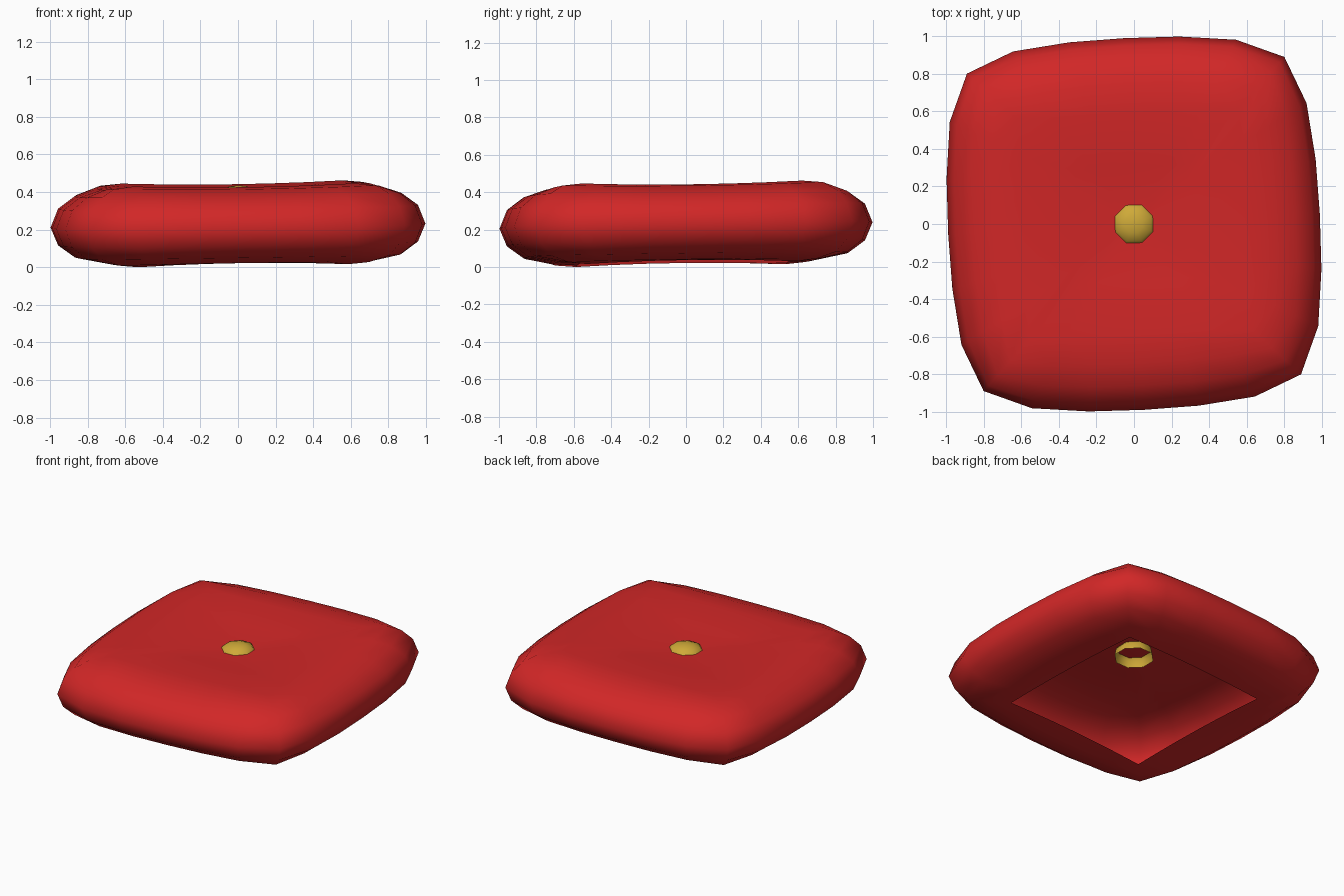
import bpy, bmesh, math
from mathutils import Matrix, Vector

if "Cube" in bpy.data.objects:
    bpy.data.objects.remove(bpy.data.objects["Cube"])


def material(name, rgb):
    m = bpy.data.materials.new(name)
    m.diffuse_color = (*rgb, 1)
    m.use_nodes = True
    m.node_tree.nodes["Principled BSDF"].inputs["Base Color"].default_value = m.diffuse_color
    return m


def finish(name, bm, mat):
    bmesh.ops.recalc_face_normals(bm, faces=bm.faces)
    me = bpy.data.meshes.new(name)
    bm.to_mesh(me)
    bm.free()
    me.materials.append(mat)
    for p in me.polygons:
        p.use_smooth = True
    ob = bpy.data.objects.new(name, me)
    bpy.context.collection.objects.link(ob)
    return ob


red = material("cushion red", (0.64, 0.02, 0.02))
gold = material("button gold", (0.62, 0.40, 0.04))

TURN = Matrix.Rotation(math.radians(3), 3, 'Z')


def settle(x, y, z):
    """Slight turn and lean of the cushion."""
    p = TURN @ Vector((x, y, z))
    p.z += 0.014 * p.x + 0.014 * p.y
    return p


def outline(h, c):
    """24 points of a square of half width h; c = 1 puffs and rounds it."""
    half = [(0, 1), (1 / 3 - 0.037 * c, 1 - 0.007 * c),
            (2 / 3 - 0.067 * c, 1 - 0.04 * c), (1 - 0.146 * c, 1 - 0.146 * c)]
    side = [(-a, b) for a, b in half[:0:-1]] + half[:-1]
    pts = []
    for k in range(4):
        r = Matrix.Rotation(-k * math.pi / 2, 2)
        pts += [r @ Vector(p) * h for p in side]
    return pts


# Cushion shell: rings from the open underside, round the rim, to the dimple
rings = [  # half width, roundness, height, extra height at corners
    (0.56, 0.0, 0.033, -0.014), (0.70, 0.35, 0.035, -0.005),
    (0.86, 0.75, 0.065, 0), (0.95, 0.95, 0.13, 0), (0.99, 1.0, 0.225, 0),
    (0.95, 0.95, 0.325, 0), (0.86, 0.75, 0.39, 0.005), (0.74, 0.4, 0.428, 0.01),
    (0.59, 0.0, 0.437, 0.012), (0.30, 0.0, 0.415, 0.004), (0.10, 0.4, 0.40, 0)]
bm = bmesh.new()
loops = []
for h, c, z, dz in rings:
    loop = []
    for i, p in enumerate(outline(h, c)):
        w = (0, 1, 2, 3, 2, 1)[(i + 3) % 6] / 3
        loop.append(bm.verts.new(settle(p.x, p.y, z + dz * w * w)))
    loops.append(loop)
for a, b in zip(loops, loops[1:]):
    for i in range(24):
        j = (i + 1) % 24
        bm.faces.new((a[i], a[j], b[j], b[i]))
bm.faces.new(loops[-1])
low = min(v.co.z for v in bm.verts)
for v in bm.verts:
    v.co.z -= low
finish("cushion", bm, red)

# Button: eight-sided dome, open underneath, sunk through the dimple
bm = bmesh.new()
loops = []
for r, z in [(0.13, 0.335), (0.122, 0.38), (0.095, 0.413), (0.05, 0.43)]:
    loops.append([bm.verts.new(settle(r * math.cos(k * math.pi / 4 + 0.35),
                                      r * math.sin(k * math.pi / 4 + 0.35), z))
                  for k in range(8)])
for a, b in zip(loops, loops[1:]):
    for i in range(8):
        j = (i + 1) % 8
        bm.faces.new((a[i], a[j], b[j], b[i]))
tip = bm.verts.new(settle(0, 0, 0.436))
for i in range(8):
    bm.faces.new((loops[-1][i], loops[-1][(i + 1) % 8], tip))
finish("button", bm, gold)
